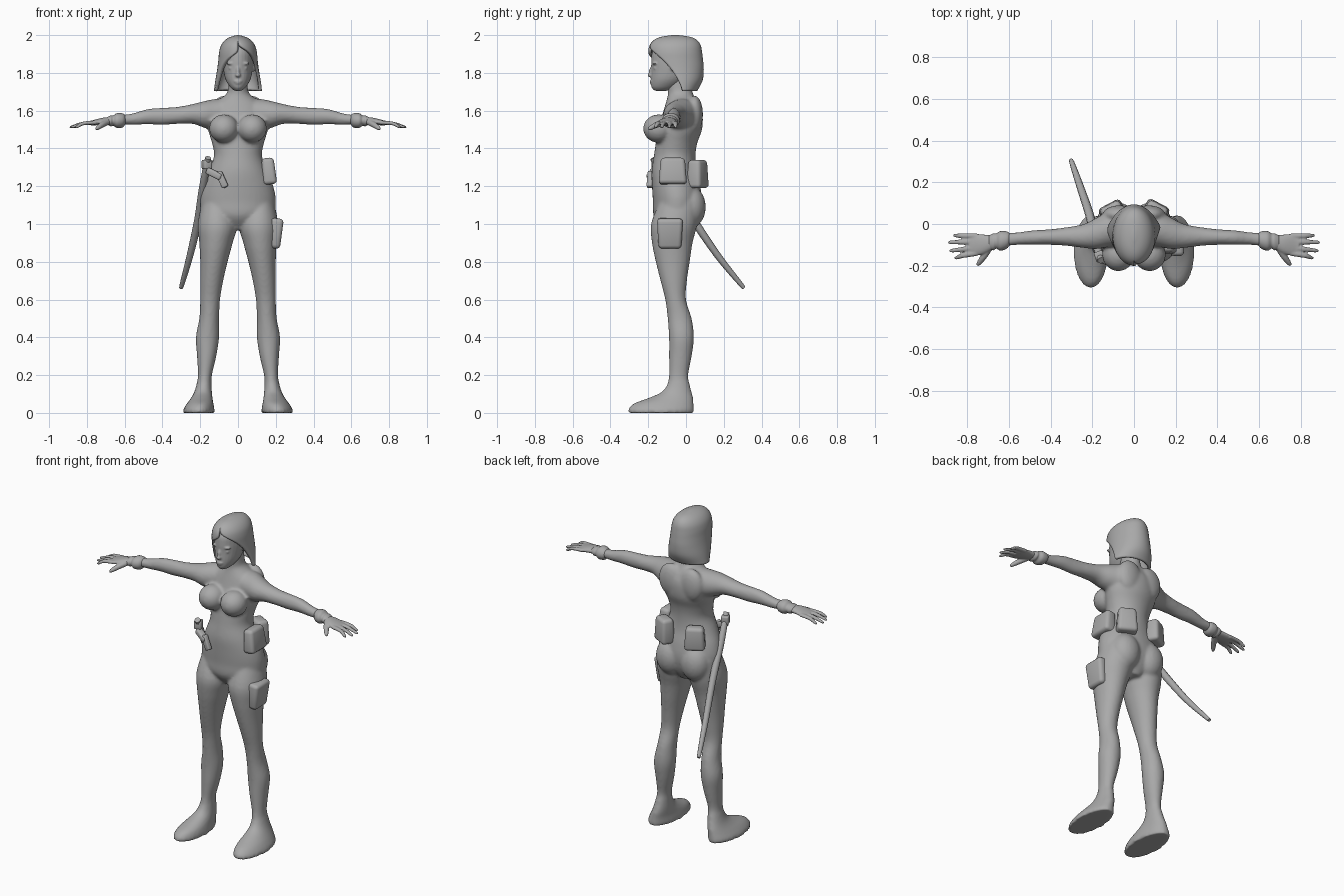
import bpy, bmesh, math
from mathutils import Vector, Matrix

if "Cube" in bpy.data.objects:
    bpy.data.objects.remove(bpy.data.objects["Cube"])

grey = bpy.data.materials.new("clay_grey")
grey.diffuse_color = (0.4, 0.4, 0.4, 1)
grey.use_nodes = True
grey.node_tree.nodes["Principled BSDF"].inputs["Base Color"].default_value = grey.diffuse_color


def spline(rows, steps):
    """Catmull-Rom interpolation between rows of numbers."""
    out = []
    for i in range(len(rows) - 1):
        a, b, c, d = (rows[max(0, min(len(rows) - 1, i + k))] for k in (-1, 0, 1, 2))
        for s in range(steps):
            t = s / steps
            out.append([q + 0.5 * t * (r - p + t * (2 * p - 5 * q + 4 * r - u + t * (3 * (q - r) + u - p)))
                        for p, q, r, u in zip(a, b, c, d)])
    return out + [list(rows[-1])]


def loft(bm, rows, axis="z", side=1, n=28, steps=4):
    """Closed skin over ellipses: (position, min/max of one axis, min/max of the other)."""
    rings = []
    for p, a0, a1, b0, b1 in spline(rows, steps):
        ring = []
        for k in range(n):
            w = 2 * math.pi * k / n
            a = (a0 + a1) / 2 + (a1 - a0) / 2 * math.cos(w)
            b = (b0 + b1) / 2 + (b1 - b0) / 2 * math.sin(w)
            co = (a, b, p) if axis == "z" else (p, a, b)
            ring.append(bm.verts.new((co[0] * side, co[1], co[2])))
        rings.append(ring)
    faces = [bm.faces.new((r[k], r[(k + 1) % n], s[(k + 1) % n], s[k]))
             for r, s in zip(rings, rings[1:]) for k in range(n)]
    faces += [bm.faces.new(rings[0]), bm.faces.new(rings[-1])]
    bmesh.ops.recalc_face_normals(bm, faces=faces)


def ball(bm, centre, radii, tilt=0.0, axis="X"):
    m = Matrix.Translation(centre) @ Matrix.Rotation(tilt, 4, axis) @ Matrix.Diagonal((*radii, 1))
    bmesh.ops.create_uvsphere(bm, u_segments=20, v_segments=14, radius=1, matrix=m)


def finish(bm, name, voxel=0, smooth=0, angle=180):
    me = bpy.data.meshes.new(name)
    bm.to_mesh(me)
    bm.free()
    ob = bpy.data.objects.new(name, me)
    bpy.context.collection.objects.link(ob)
    me.materials.append(grey)
    if voxel:
        r = ob.modifiers.new("fuse", "REMESH")
        r.mode, r.voxel_size, r.use_smooth_shade = "VOXEL", voxel, True
    if smooth:
        s = ob.modifiers.new("soften", "SMOOTH")
        s.factor, s.iterations = 0.5, smooth
    bpy.ops.object.select_all(action="DESELECT")
    ob.select_set(True)
    bpy.context.view_layer.objects.active = ob
    bpy.ops.object.shade_smooth_by_angle(angle=math.radians(angle))
    return ob


def tube(bm, pts, flat=1.0, n=10):
    """Round tube through (x, y, z, radius) points; flat squashes it vertically."""
    path = spline(pts, 4)
    rings = []
    for i, p in enumerate(path):
        d = Vector(path[min(i + 1, len(path) - 1)][:3]) - Vector(path[max(i - 1, 0)][:3])
        u = d.cross(Vector((0, 0, 1))).normalized()
        v = u.cross(d).normalized()
        rings.append([bm.verts.new(Vector(p[:3]) + p[3] * (u * math.cos(w) + v * flat * math.sin(w)))
                      for w in (2 * math.pi * k / n for k in range(n))])
    faces = [bm.faces.new((r[k], r[(k + 1) % n], s[(k + 1) % n], s[k]))
             for r, s in zip(rings, rings[1:]) for k in range(n)]
    faces += [bm.faces.new(rings[0]), bm.faces.new(rings[-1])]
    bmesh.ops.recalc_face_normals(bm, faces=faces)


def box(name, centre, size, turn=0, taper=1.0, roll=0, bevel=0.015):
    """Soft-edged box; taper scales its top."""
    bm = bmesh.new()
    bmesh.ops.create_cube(bm, size=1)
    for v in bm.verts:
        k = taper if v.co.z > 0 else 1
        v.co = (v.co.x * size[0] * k, v.co.y * size[1] * k, v.co.z * size[2])
    bmesh.ops.bevel(bm, geom=bm.edges[:], offset=bevel, segments=3, affect="EDGES", profile=0.5)
    m = Matrix.Translation(centre) @ Matrix.Rotation(math.radians(turn), 4, "Z") @ Matrix.Rotation(math.radians(roll), 4, "Y")
    bm.transform(m)
    return finish(bm, name, angle=40)


# body: torso, legs, feet and arms fused into one skin
bm = bmesh.new()
torso = [(.97, .05, -.12, .03), (1.04, .18, -.17, .07), (1.12, .2, -.175, .085), (1.2, .187, -.18, .075),
         (1.28, .155, -.182, .055), (1.36, .127, -.17, .05), (1.43, .138, -.16, .06), (1.5, .158, -.15, .085),
         (1.58, .16, -.125, .088), (1.63, .135, -.11, .07), (1.665, .09, -.1, .05), (1.695, .058, -.095, .035),
         (1.74, .05, -.1, .03), (1.79, .05, -.1, .03)]
loft(bm, [(z, -h, h, a, b) for z, h, a, b in torso], n=40)
leg = [(1.12, .04, .19, -.14, .07), (1.0, .005, .213, -.185, .06), (.9, .028, .205, -.18, .035), (.8, .055, .2, -.16, .02),
       (.7, .078, .2, -.135, .005), (.6, .095, .2, -.11, 0), (.5, .1, .205, -.097, .03), (.4, .1, .223, -.09, .042),
       (.3, .115, .217, -.09, .03), (.2, .138, .212, -.09, .012), (.15, .14, .22, -.1, .02), (.11, .138, .232, -.13, .03),
       (.08, .135, .248, -.195, .038), (.05, .13, .27, -.275, .04), (.02, .125, .288, -.305, .042), (0, .125, .29, -.306, .042)]
arm = [(.05, -.1, .06, 1.53, 1.665), (.12, -.11, .06, 1.5, 1.662), (.18, -.12, .03, 1.51, 1.65), (.24, -.115, 0, 1.53, 1.635),
       (.32, -.105, -.015, 1.53, 1.62), (.4, -.1, -.025, 1.525, 1.615), (.48, -.1, -.03, 1.528, 1.608),
       (.56, -.1, -.04, 1.525, 1.585), (.64, -.11, -.045, 1.53, 1.575)]
for s in (1, -1):
    loft(bm, leg, side=s)
    loft(bm, arm, "x", s)
    ball(bm, (s * .075, -.145, 1.505), (.078, .082, .075))            # bust
    ball(bm, (s * .085, .025, 1.09), (.09, .08, .11))                 # seat
    ball(bm, (s * .07, .045, 1.58), (.08, .045, .1))                  # shoulder blade
finish(bm, "body", voxel=.009, smooth=5)

# hands with gloves
for s, label in ((1, "left"), (-1, "right")):
    bm = bmesh.new()
    loft(bm, [(.67, -.118, -.055, 1.525, 1.567), (.72, -.143, -.05, 1.524, 1.562), (.77, -.155, -.046, 1.522, 1.549),
              (.79, -.15, -.05, 1.525, 1.545)], "x", s, 20)
    for y0, x1, y1 in ((-.058, .868, -.055), (-.085, .892, -.088), (-.114, .886, -.128), (-.14, .862, -.162)):
        tube(bm, [(s * .755, y0, 1.537, .014), (s * .82, (y0 + y1) / 2, 1.532, .0125), (s * (x1 - .01), y1, 1.514, .009),
                  (s * x1, y1, 1.511, .003)], .8)
    tube(bm, [(s * .69, -.11, 1.54, .016), (s * .72, -.155, 1.525, .016), (s * .745, -.19, 1.507, .011),
              (s * .752, -.2, 1.502, .003)])
    finish(bm, label + "_hand", voxel=.005, smooth=2)
    bm = bmesh.new()
    loft(bm, [(.595, -.1, -.045, 1.53, 1.575), (.61, -.118, -.036, 1.512, 1.585), (.64, -.128, -.034, 1.508, 1.587),
              (.66, -.118, -.045, 1.52, 1.575), (.675, -.126, -.045, 1.517, 1.574), (.695, -.12, -.055, 1.53, 1.565)], "x", s, 20)
    finish(bm, label + "_cuff")

# head with face features
bm = bmesh.new()
skull = [(1.705, .018, -.165, -.1), (1.725, .042, -.183, -.05), (1.765, .066, -.186, .0), (1.82, .078, -.184, .04),
         (1.87, .082, -.184, .06), (1.92, .08, -.175, .06), (1.965, .05, -.13, .03)]
loft(bm, [(z, -h, h, a, b) for z, h, a, b in skull])
ball(bm, (0, -.184, 1.81), (.01, .012, .033), -.25)                   # nose bridge
ball(bm, (0, -.19, 1.788), (.014, .014, .011))                        # nose tip
ball(bm, (0, -.181, 1.755), (.022, .012, .006))                       # upper lip
ball(bm, (0, -.18, 1.746), (.018, .012, .006))                        # lower lip
for s in (1, -1):
    ball(bm, (s * .035, -.165, 1.85), (.026, .014, .008))             # brow
    ball(bm, (s * .034, -.164, 1.825), (.017, .008, .008))            # eye
    ball(bm, (s * .085, -.06, 1.84), (.012, .022, .034), -.2)         # ear
finish(bm, "head", voxel=.005, smooth=3)

# bobbed hair: shell open at the face, with a wider sweep on one side
rows = [(1.705, .128, -.12, .06, 98, 72), (1.76, .12, -.16, .088, 88, 64), (1.82, .11, -.185, .094, 76, 54),
        (1.87, .104, -.197, .09, 60, 34), (1.91, .1, -.2, .085, 38, 4), (1.945, .09, -.193, .078, 8, 0),
        (1.972, .07, -.172, .06, 0, 0), (1.99, .042, -.135, .025, 0, 0), (2.0, .006, -.075, -.04, 0, 0)]
bm = bmesh.new()
n, grid = 40, []
for z, h, a, b, g0, g1 in spline(rows, 4):
    g0, g1 = max(g0, 0), max(g1, 0)
    angles = [math.radians(g0 + (360 - g0 - g1) * k / n) for k in range(n + 1)]
    grid.append([bm.verts.new((h * math.sin(w), (a + b) / 2 - (b - a) / 2 * math.cos(w), z)) for w in angles])
for r, q in zip(grid, grid[1:]):
    for k in range(n):
        bm.faces.new((r[k], r[k + 1], q[k + 1], q[k]))
bm.faces.new(grid[-1][:-1])
bmesh.ops.remove_doubles(bm, verts=bm.verts[:], dist=.0005)
bmesh.ops.recalc_face_normals(bm, faces=bm.faces[:])
hair = finish(bm, "hair", angle=60)
shell = hair.modifiers.new("thickness", "SOLIDIFY")
shell.thickness, shell.offset = .016, -1

# sheathed sword at the hip
bm = bmesh.new()
tube(bm, [(-.158, -.175, 1.35, .017), (-.185, -.08, 1.2, .021), (-.212, .04, 1.02, .021), (-.255, .17, .83, .018),
          (-.298, .295, .675, .012), (-.301, .303, .665, .006)])
finish(bm, "sheath", angle=50)
box("sword_guard", (-.165, -.155, 1.315), (.045, .05, .05), 20, bevel=.008)
box("hilt_bracket", (-.125, -.178, 1.265), (.09, .04, .035), -20, roll=25, bevel=.01)
box("hilt_clasp", (-.085, -.19, 1.235), (.035, .03, .09), -10, roll=-25, bevel=.008)

# belt pouches
box("side_pouch", (.163, -.07, 1.28), (.075, .15, .14), taper=.85, roll=-6, bevel=.02)
box("left_back_pouch", (.105, .062, 1.265), (.12, .085, .15), -28, .85, bevel=.02)
box("right_back_pouch", (-.105, .062, 1.265), (.12, .08, .14), 28, .85, bevel=.02)

# thigh holster
box("thigh_holster", (.2, -.085, .95), (.06, .12, .16), 0, 1.15, roll=6, bevel=.02)
